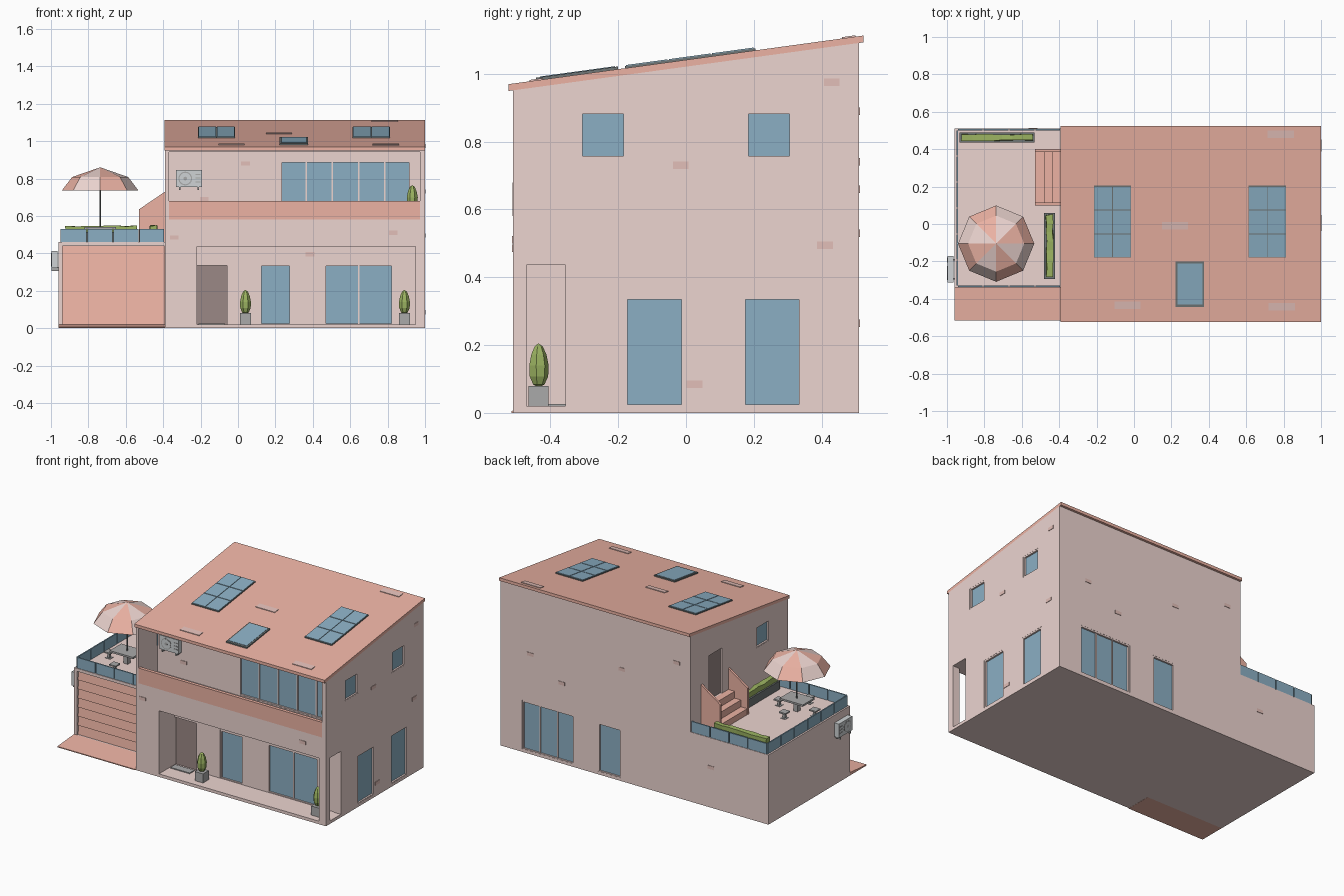
import bpy, bmesh, math, random
from mathutils import Matrix

if "Cube" in bpy.data.objects:
    bpy.data.objects.remove(bpy.data.objects["Cube"])
random.seed(4)

def mat(name, r, g, b):
    m = bpy.data.materials.new(name)
    m.diffuse_color = (r, g, b, 1)
    m.use_nodes = True
    m.node_tree.nodes["Principled BSDF"].inputs["Base Color"].default_value = m.diffuse_color
    return m

WALL, ROOF = mat("wall", .84, .66, .63), mat("coral", .84, .45, .37)
PATCH, GLASS = mat("patch", .76, .52, .48), mat("glass", .26, .43, .55)
DOOR, DARK = mat("door", .33, .25, .24), mat("dark", .16, .18, .18)
LEAF, GREY, LIGHT = mat("leaf", .33, .45, .12), mat("grey", .4, .4, .4), mat("light", .62, .65, .66)

def finish(name, bm, m):
    bmesh.ops.recalc_face_normals(bm, faces=bm.faces)
    me = bpy.data.meshes.new(name)
    bm.to_mesh(me)
    bm.free()
    if m: me.materials.append(m)
    ob = bpy.data.objects.new(name, me)
    bpy.context.collection.objects.link(ob)
    return ob

def box(name, x0, x1, y0, y1, z0, z1, m=None):
    bm = bmesh.new()
    bmesh.ops.create_cube(bm, size=1)
    for v in bm.verts:
        v.co = ((x0 + x1) / 2 + v.co.x * (x1 - x0), (y0 + y1) / 2 + v.co.y * (y1 - y0),
                (z0 + z1) / 2 + v.co.z * (z1 - z0))
    return finish(name, bm, m)

def prism(name, pts, axis, a, b, m):
    """Profile in (y,z) extruded along x, or in (x,z) extruded along y."""
    bm = bmesh.new()
    at = lambda p, t: (t, p[0], p[1]) if axis == 'x' else (p[0], t, p[1])
    lo, hi = ([bm.verts.new(at(p, t)) for p in pts] for t in (a, b))
    bm.faces.new(lo)
    bm.faces.new(hi)
    for i in range(len(pts)):
        j = (i + 1) % len(pts)
        bm.faces.new((lo[i], lo[j], hi[j], hi[i]))
    return finish(name, bm, m)

def wbox(name, wall, pos, u0, u1, d0, d1, z0, z1, m=None):
    """Box on a wall: u along the wall, d outward from it."""
    s = 1 if wall in ('back', 'right') else -1
    a, b = sorted((pos + s * d0, pos + s * d1))
    if wall in ('front', 'back'):
        return box(name, u0, u1, a, b, z0, z1, m)
    return box(name, a, b, u0, u1, z0, z1, m)

def cut(ob, cutter):
    mod = ob.modifiers.new("cut", 'BOOLEAN')
    mod.operation, mod.solver, mod.object = 'DIFFERENCE', 'EXACT', cutter
    bpy.context.view_layer.update()
    me = bpy.data.meshes.new_from_object(ob.evaluated_get(bpy.context.evaluated_depsgraph_get()))
    ob.modifiers.clear()
    ob.data = me
    bpy.data.objects.remove(cutter)

def cyl(name, x, y, z0, z1, r, m, n=8):
    bm = bmesh.new()
    bmesh.ops.create_cone(bm, cap_ends=True, segments=n, radius1=r, radius2=r, depth=z1 - z0,
                          matrix=Matrix.Translation((x, y, (z0 + z1) / 2)))
    return finish(name, bm, m)

# House body with porch, side opening and balcony hollowed out
rz = lambda y: 1.041 + .137 * y
Y = .51
house = prism("house_body", [(-Y, 0), (Y, 0), (Y, rz(Y) - .02), (-Y, rz(-Y) - .02)], 'x', -.39, 1, WALL)
cut(house, box("c", -.22, .95, -.6, -.35, .02, .437))
cut(house, box("c", .9, 1.1, -.47, -.355, .02, .436))
cut(house, box("c", -.37, .972, -.6, -.31, .58, .943))
box("balcony_parapet", -.37, .972, -.512, -.49, .58, .68, ROOF)

# Windows: recessed opening, frame, mullions and glass
def window(wall, pos, u0, u1, z0, z1, n=1):
    cut(house, wbox("c", wall, pos, u0, u1, -.02, .02, z0, z1))
    nm, f = wall + "_window", .01
    wbox(nm + "_glass", wall, pos, u0, u1, -.021, -.012, z0, z1, GLASS)
    for a, b, c, d in ((u0, u0 + f, z0, z1), (u1 - f, u1, z0, z1), (u0 + f, u1 - f, z0, z0 + f / 2), (u0 + f, u1 - f, z1 - f, z1)):
        wbox(nm + "_frame", wall, pos, a, b, -.02, -.001, c, d, WALL)
    for i in range(1, n):
        u = u0 + (u1 - u0) * i / n
        wbox(nm + "_mullion", wall, pos, u - .004, u + .004, -.02, -.006, z0, z1, WALL)

for y0, y1 in ((-.315, -.175), (.175, .315)):
    window('right', 1, y0, y1, .752, .892)
for y0, y1 in ((-.183, -.003), (.165, .343)):
    window('right', 1, y0, y1, .02, .344)
window('left', -.39, -.315, -.175, .752, .892)
window('front', -.35, .115, .285, .02, .342)
window('front', -.35, .46, .83, .02, .342, 2)
window('front', -.31, .225, .925, .585, .897, 5)
window('back', Y, .115, .285, .02, .342)
window('back', Y, .46, .84, .02, .342, 3)

# Doors
for wall, pos, u0, u1, z0, z1 in (('front', -.35, -.218, -.06, .021, .335), ('left', -.39, .18, .315, .59, .89)):
    cut(house, wbox("c", wall, pos, u0, u1, -.02, .02, z0, z1))
    wbox(wall + "_door", wall, pos, u0, u1, -.021, -.012, z0, z1, DOOR)
box("door_mat", -.21, -.07, -.405, -.355, .02, .026, GREY)

# Roof slab and what lies on it
def roof_part(name, x0, x1, y0, y1, d0, d1, m):
    prism(name, [(y0, rz(y0) + d0), (y1, rz(y1) + d0), (y1, rz(y1) + d1), (y0, rz(y0) + d1)], 'x', x0, x1, m)

roof_part("roof", -.392, 1, -.523, .523, -.02, 0, ROOF)
for x in (-.215, .612):
    roof_part("solar_panel_base", x, x + .2, -.18, .205, -.002, .006, DARK)
    for i in range(2):
        for j in range(3):
            a, b = x + .003 + i * .099, -.177 + j * .127
            roof_part("solar_cell", a, a + .095, b, b + .122, .005, .009, GLASS)
roof_part("skylight_frame", .222, .375, -.443, -.2, -.002, .008, DARK)
roof_part("skylight_glass", .232, .365, -.43, -.21, .007, .01, GLASS)
for x, y in ((.785, .48), (.22, -.01), (-.035, -.435), (.79, -.442)):
    roof_part("roof_tile", x - .07, x + .07, y - .02, y + .02, -.002, .004, PATCH)

# Scattered bricks in the walls
for wall, pos, spots in (
        ('right', 1, ((.43, .975), (-.015, .73), (.41, .495), (.025, .085))),
        ('front', -Y, ((-.34, .485), (.83, .51))),
        ('front', -.31, ((.04, .88), (-.18, .69))), ('front', -.35, ((.385, .395),)),
        ('back', Y, ((.78, .66), (.55, .53), (.11, .74), (-.29, .89), (-.54, .265)))):
    for u, z in spots:
        wbox("wall_brick", wall, pos, u - .023, u + .023, -.002, .003, z - .011, z + .011, PATCH)

# Garage with slatted door and ramp
garage = box("garage_body", -.96, -.39, -.34, Y, 0, .46, WALL)
cut(garage, box("c", -.938, -.392, -.4, -.31, .02, .44))
for i in range(7):
    z = .02 + i * .06
    prism("garage_slat", [(-.305, z), (-.33, z), (-.322, z + .06), (-.305, z + .06)], 'x', -.938, -.392, ROOF)
prism("garage_ramp", [(-.515, 0), (-.34, 0), (-.34, .02), (-.515, .006)], 'x', -.96, -.391, ROOF)

# Glass terrace railing
def railing(along_x, fixed, a, b, n):
    for i in range(n):
        p = a + (b - a) * i / n + .003
        q = a + (b - a) * (i + 1) / n - .003
        e = (p, q, fixed - .004, fixed + .004) if along_x else (fixed - .004, fixed + .004, p, q)
        box("railing_glass", *e, .455, .53, GLASS)

railing(True, -.332, -.945, -.392, 4)
railing(True, .503, -.945, -.392, 4)
railing(False, -.945, -.332, .503, 6)

# Stairs up to the side door
steps = [(-.39, .455)]
for i in range(3):
    h = .455 + .045 * (3 - i)
    steps += [(-.39 - .046 * i, h), (-.39 - .046 * (i + 1), h)]
prism("stairs", steps + [(-.528, .455)], 'y', .115, .385, ROOF)
for y in (.1, .385):
    prism("stair_side", [(-.39, .455), (-.39, .73), (-.53, .635), (-.53, .455)], 'y', y, y + .015, ROOF)

# Planters with rough hedges
def hedge(x0, x1, y0, y1):
    box("planter", x0, x1, y0, y1, .455, .515, DARK)
    bm = bmesh.new()
    bmesh.ops.create_cube(bm, size=1)
    long = [e for e in bm.edges if abs((e.verts[0].co - e.verts[1].co)[0 if x1 - x0 > y1 - y0 else 1]) > .5]
    bmesh.ops.subdivide_edges(bm, edges=long, cuts=6, use_grid_fill=True)
    for v in bm.verts:
        j = [random.uniform(-.004, .004) for _ in range(3)]
        v.co = ((x0 + x1) / 2 + v.co.x * (x1 - x0 - .022) + j[0], (y0 + y1) / 2 + v.co.y * (y1 - y0 - .022) + j[1],
                .52 + v.co.z * .055 + j[2])
    finish("hedge", bm, LEAF)

hedge(-.932, -.532, .435, .49)
hedge(-.48, -.422, -.293, .06)

# Table, stools and two-tone parasol
tx, ty = -.737, -.105
box("table_top", tx - .085, tx + .085, ty - .06, ty + .06, .53, .542, GREY)
box("table_leg", tx - .015, tx + .015, ty - .015, ty + .015, .46, .53, GREY)
for dx, dy in ((.13, 0), (-.13, 0), (0, .13), (0, -.13)):
    x, y = tx + dx, ty + dy
    box("stool_seat", x - .024, x + .024, y - .024, y + .024, .495, .504, GREY)
    box("stool_leg", x - .008, x + .008, y - .008, y + .008, .46, .495, GREY)
    box("stool_foot", x - .018, x + .018, y - .018, y + .018, .458, .463, GREY)
cyl("parasol_pole", tx, ty, .455, .855, .005, DARK, 6)
bm = bmesh.new()
ring = lambda r, z: [bm.verts.new((tx + r * math.cos(k * math.pi / 4), ty + r * math.sin(k * math.pi / 4), z)) for k in range(8)]
rim, mid, top = ring(.204, .737), ring(.15, .808), bm.verts.new((tx, ty, .86))
for k in range(8):
    n = (k + 1) % 8
    for f in (bm.faces.new((rim[k], rim[n], mid[n], mid[k])), bm.faces.new((mid[k], mid[n], top))):
        f.material_index = k % 2
finish("parasol", bm, ROOF).data.materials.append(WALL)

# Potted shrubs
for x, y, z in ((.04, -.435, .02), (.89, -.435, .02), (.932, -.41, .58)):
    box("pot", x - .03, x + .03, y - .03, y + .03, z, z + .06, GREY)
    bm = bmesh.new()
    bmesh.ops.create_uvsphere(bm, u_segments=7, v_segments=6, radius=1)
    for v in bm.verts:
        w = 1 - .2 * v.co.z
        v.co = (x + v.co.x * .03 * w, y + v.co.y * .03 * w, z + .12 + v.co.z * .065)
    finish("shrub", bm, LEAF)

# Air conditioners: case, fan ring with hub and blades, feet
def air_con(wall, pos, u, z):
    wbox("air_con_case", wall, pos, u - .07, u + .07, .004, .037, z - .045, z + .047, LIGHT)
    for s in (-1, 1):
        wbox("air_con_foot", wall, pos, u + s * .05 - .004, u + s * .05 + .004, 0, .037, z - .07 + .01, z - .04, GREY)
    for i in range(3):
        wbox("air_con_vent", wall, pos, u + .035, u + .062, .036, .039, z - .02 + i * .02, z - .015 + i * .02, GREY)
    for r, d, m in ((.037, .0385, GREY), (.031, .0392, LIGHT), (.01, .04, GREY)):
        fan = cyl("air_con_fan", 0, 0, 0, d - .03, r, m, 16)
        turn = Matrix.Rotation(math.pi / 2, 4, 'X') if wall == 'front' else Matrix.Rotation(-math.pi / 2, 4, 'Y')
        at = (u - .02, pos - .03, z) if wall == 'front' else (pos - .03, u - .02, z)
        fan.data.transform(Matrix.Translation(at) @ turn)

air_con('front', -.31, -.262, .8)
air_con('left', -.96, -.242, .366)
